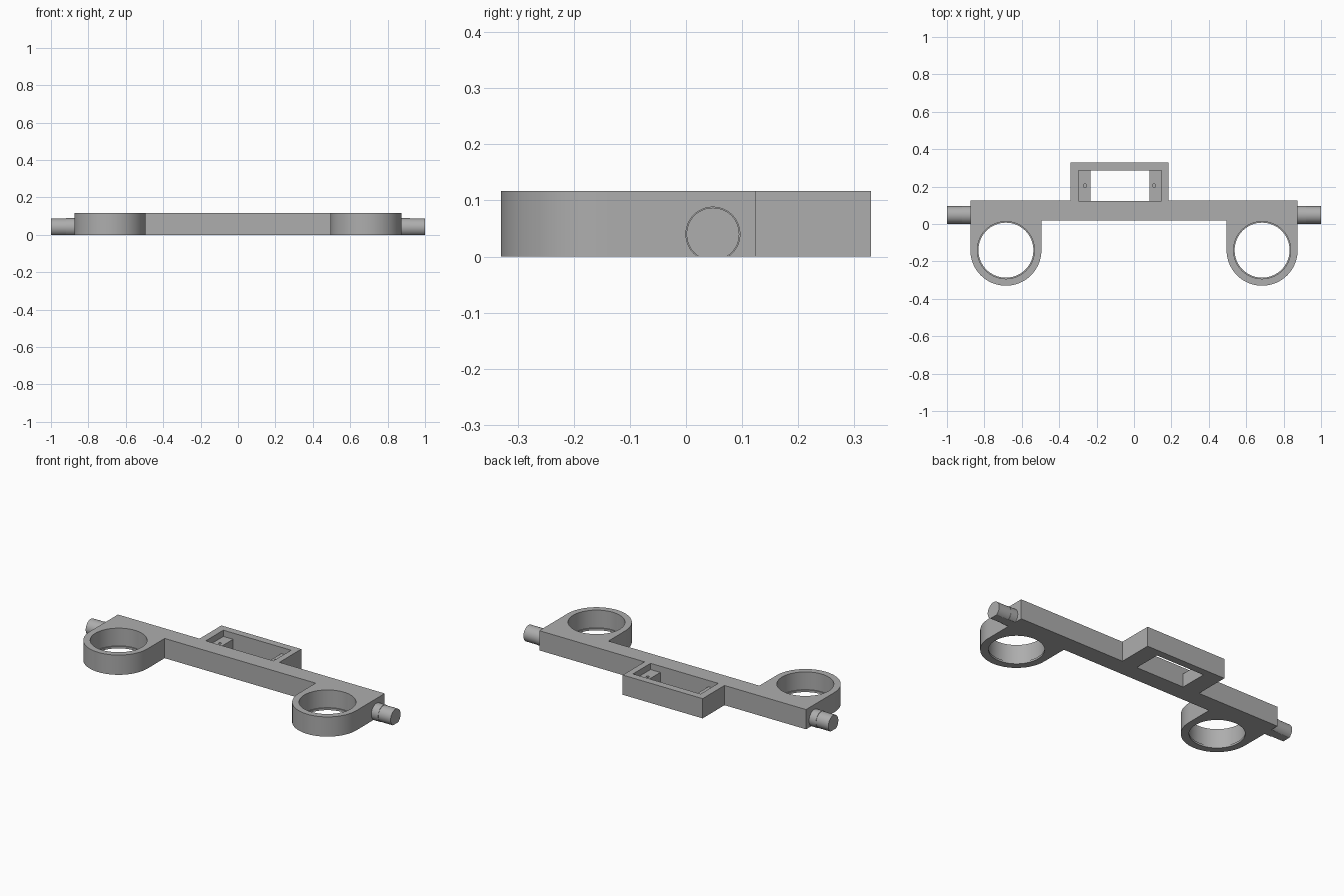
import bpy, bmesh, math
from mathutils import Matrix

cube = bpy.data.objects.get("Cube")
if cube:
    bpy.data.objects.remove(cube, do_unlink=True)

grey = bpy.data.materials.new("plain grey")
grey.use_nodes = True
colour = (0.42, 0.42, 0.42, 1)
grey.diffuse_color = colour
grey.node_tree.nodes["Principled BSDF"].inputs["Base Color"].default_value = colour

HEIGHT = 0.117
RING_X, RING_Y, RING_R = 0.685, -0.14, 0.19
SEGMENTS = 64


def finish(bm, name):
    bmesh.ops.recalc_face_normals(bm, faces=bm.faces)
    mesh = bpy.data.meshes.new(name)
    bm.to_mesh(mesh)
    bm.free()
    obj = bpy.data.objects.new(name, mesh)
    bpy.context.collection.objects.link(obj)
    mesh.materials.append(grey)
    return obj


def prism(name, outline, z0, z1):
    bm = bmesh.new()
    face = bm.faces.new([bm.verts.new((x, y, z0)) for x, y in outline])
    top = bmesh.ops.extrude_face_region(bm, geom=[face])
    verts = [v for v in top["geom"] if isinstance(v, bmesh.types.BMVert)]
    bmesh.ops.translate(bm, verts=verts, vec=(0, 0, z1 - z0))
    return finish(bm, name)


def box(name, x0, x1, y0, y1, z0, z1):
    return prism(name, [(x0, y0), (x1, y0), (x1, y1), (x0, y1)], z0, z1)


def arc(cx, cy, r, start, end, n):
    angles = [start + (end - start) * i / n for i in range(n + 1)]
    return [(cx + r * math.cos(a), cy + r * math.sin(a)) for a in angles]


def disc(name, cx, cy, r, z0, z1, n=SEGMENTS):
    return prism(name, arc(cx, cy, r, 0, math.tau, n)[:-1], z0, z1)


def cut(obj, cutter):
    cutter.hide_render = True
    cutter.hide_set(True)
    mod = obj.modifiers.new(cutter.name, "BOOLEAN")
    mod.operation = "DIFFERENCE"
    mod.solver = "EXACT"
    mod.object = cutter


def apply_and_smooth(obj):
    # bake the cuts, remove the cutters, smooth the round walls
    cutters = [m.object for m in obj.modifiers]
    bpy.ops.object.select_all(action="DESELECT")
    obj.select_set(True)
    bpy.context.view_layer.objects.active = obj
    for mod in list(obj.modifiers):
        bpy.ops.object.modifier_apply(modifier=mod.name)
    for c in cutters:
        bpy.data.objects.remove(c, do_unlink=True)
    bpy.ops.object.shade_smooth_by_angle(angle=math.radians(30))


# Frame outline: cross bar, two rounded ring arms and the rear housing
bar_front, bar_back = 0.02, 0.125
left_arm = arc(-RING_X, RING_Y, RING_R, math.pi, math.tau, SEGMENTS // 2)
right_arm = arc(RING_X, RING_Y, RING_R, math.pi, math.tau, SEGMENTS // 2)
outline = left_arm + [(-RING_X + RING_R, bar_front), (RING_X - RING_R, bar_front)]
outline += right_arm + [(RING_X + RING_R, bar_back), (0.184, bar_back), (0.184, 0.33)]
outline += [(-0.34, 0.33), (-0.34, bar_back), (-RING_X - RING_R, bar_back)]
frame = prism("frame", outline, 0, HEIGHT)

# Ring bores with a thin lip at the bottom
for side, sx in (("left", 1), ("right", -1)):
    cut(frame, disc(side + "_bore", sx * RING_X, RING_Y, 0.153, 0.012, 0.2))
    cut(frame, disc(side + "_lip_hole", sx * RING_X, RING_Y, 0.147, -0.1, 0.05))

# Housing pocket, open window and screw holes in the two ledges
cut(frame, box("pocket", -0.297, 0.147, 0.122, 0.287, 0.08, 0.2))
cut(frame, box("window", -0.233, 0.083, 0.122, 0.287, -0.1, 0.1))
for name, x in (("right_screw_hole", -0.262), ("left_screw_hole", 0.107)):
    cut(frame, disc(name, x, 0.205, 0.009, 0.02, 0.15, 16))
apply_and_smooth(frame)

# End pins: a slim round pin with a slightly wider collar, flat underneath
for side, sx in (("left", 1), ("right", -1)):
    for part, r, x0, x1 in (("pin", 0.047, 0.87, 1.0), ("pin_collar", 0.049, 0.87, 0.92)):
        bm = bmesh.new()
        place = Matrix.Translation((sx * (x0 + x1) / 2, 0.048, 0.04))
        bmesh.ops.create_cone(bm, cap_ends=True, segments=48, radius1=r, radius2=r,
                              depth=x1 - x0,
                              matrix=place @ Matrix.Rotation(math.pi / 2, 4, "Y"))
        sliced = bmesh.ops.bisect_plane(bm, geom=bm.verts[:] + bm.edges[:] + bm.faces[:],
                                        plane_co=(0, 0, 0), plane_no=(0, 0, -1),
                                        clear_outer=True)
        edges = [e for e in sliced["geom_cut"] if isinstance(e, bmesh.types.BMEdge)]
        bmesh.ops.holes_fill(bm, edges=edges)
        apply_and_smooth(finish(bm, side + "_" + part))
